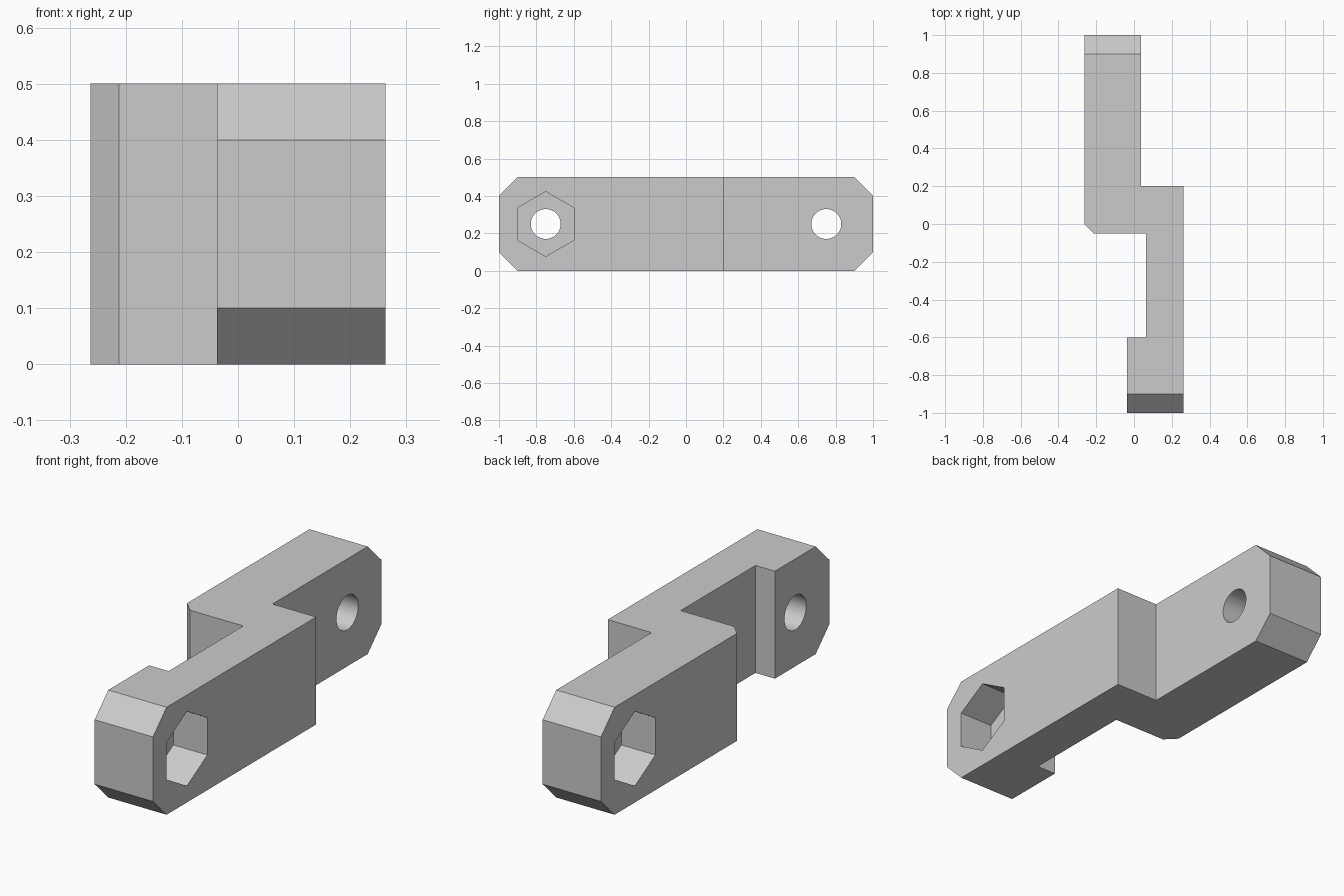
import bpy, bmesh, math
from mathutils import Vector, Matrix

cube = bpy.data.objects.get("Cube")
if cube:
    bpy.data.objects.remove(cube, do_unlink=True)

HALF_W = 0.2625      # half of overall width
HEIGHT = 0.5
BEVEL = 0.1          # corner cut on the arm ends
POCKET_DEPTH = 0.175

grey = bpy.data.materials.new("light_grey")
grey.use_nodes = True
grey.diffuse_color = (0.6, 0.6, 0.6, 1)
grey.node_tree.nodes["Principled BSDF"].inputs["Base Color"].default_value = (0.6, 0.6, 0.6, 1)


def add_object(name, bm):
    bmesh.ops.recalc_face_normals(bm, faces=bm.faces)
    mesh = bpy.data.meshes.new(name)
    bm.to_mesh(mesh)
    bm.free()
    mesh.materials.append(grey)
    obj = bpy.data.objects.new(name, mesh)
    bpy.context.collection.objects.link(obj)
    return obj


def x_prism(name, sides, radius, x0, x1, y):
    """Prism along x, one corner pointing up, at half height."""
    bm = bmesh.new()
    turn = Matrix.Translation(((x0 + x1) / 2, y, HEIGHT / 2)) @ Matrix.Rotation(math.pi / 2, 4, 'Y')
    bmesh.ops.create_cone(bm, cap_ends=True, segments=sides, radius1=radius,
                          radius2=radius, depth=abs(x1 - x0), matrix=turn)
    # put a corner at the top for the hexagon
    top = max(v.co.z for v in bm.verts) - HEIGHT / 2
    if top < radius * 0.95:
        bmesh.ops.rotate(bm, verts=bm.verts, cent=(0, y, HEIGHT / 2),
                         matrix=Matrix.Rotation(math.pi / sides, 3, 'X'))
    obj = add_object(name, bm)
    obj.hide_render = True
    return obj


# Stepped link body: plan outline raised to full height
outline = [(-0.0375, -1), (HALF_W, -1), (HALF_W, 0.2), (0.0375, 0.2),
           (0.0375, 1), (-HALF_W, 1), (-HALF_W, 0), (-0.2125, -0.05),
           (0.0625, -0.05), (0.0625, -0.6), (-0.0375, -0.6)]
bm = bmesh.new()
base = bm.faces.new([bm.verts.new((x, y, 0)) for x, y in outline])
raised = bmesh.ops.extrude_face_region(bm, geom=[base])
bmesh.ops.translate(bm, vec=(0, 0, HEIGHT),
                    verts=[g for g in raised["geom"] if isinstance(g, bmesh.types.BMVert)])

# Cut the top and bottom corners off both ends
for end in (-1, 1):
    for up in (-1, 1):
        corner = Vector((0, end * (1 - BEVEL / 2), HEIGHT / 2 + up * (HEIGHT / 2 - BEVEL / 2)))
        cut = bmesh.ops.bisect_plane(bm, geom=bm.verts[:] + bm.edges[:] + bm.faces[:],
                                     plane_co=corner, plane_no=(0, end, up), clear_outer=True)
        bmesh.ops.holes_fill(bm, edges=[g for g in cut["geom_cut"]
                                        if isinstance(g, bmesh.types.BMEdge)])
body = add_object("link_body", bm)

# Nut pockets on the outer faces, with bolt holes through each arm
cutters = []
for side, y in ((1, -0.75), (-1, 0.75)):
    outer = side * HALF_W
    cutters.append(x_prism("nut_pocket_cutter", 6, 0.15 / math.cos(math.pi / 6),
                           outer - side * POCKET_DEPTH, outer + side * 0.1, y))
    cutters.append(x_prism("bolt_hole_cutter", 48, 0.08, -0.5, 0.5, y))

bpy.ops.object.select_all(action='DESELECT')
body.select_set(True)
bpy.context.view_layer.objects.active = body
for cutter in cutters:
    mod = body.modifiers.new("cut", 'BOOLEAN')
    mod.operation = 'DIFFERENCE'
    mod.solver = 'EXACT'
    mod.object = cutter
    bpy.ops.object.modifier_apply(modifier=mod.name)
    bpy.data.objects.remove(cutter, do_unlink=True)

bpy.ops.object.shade_smooth_by_angle(angle=math.radians(30))
